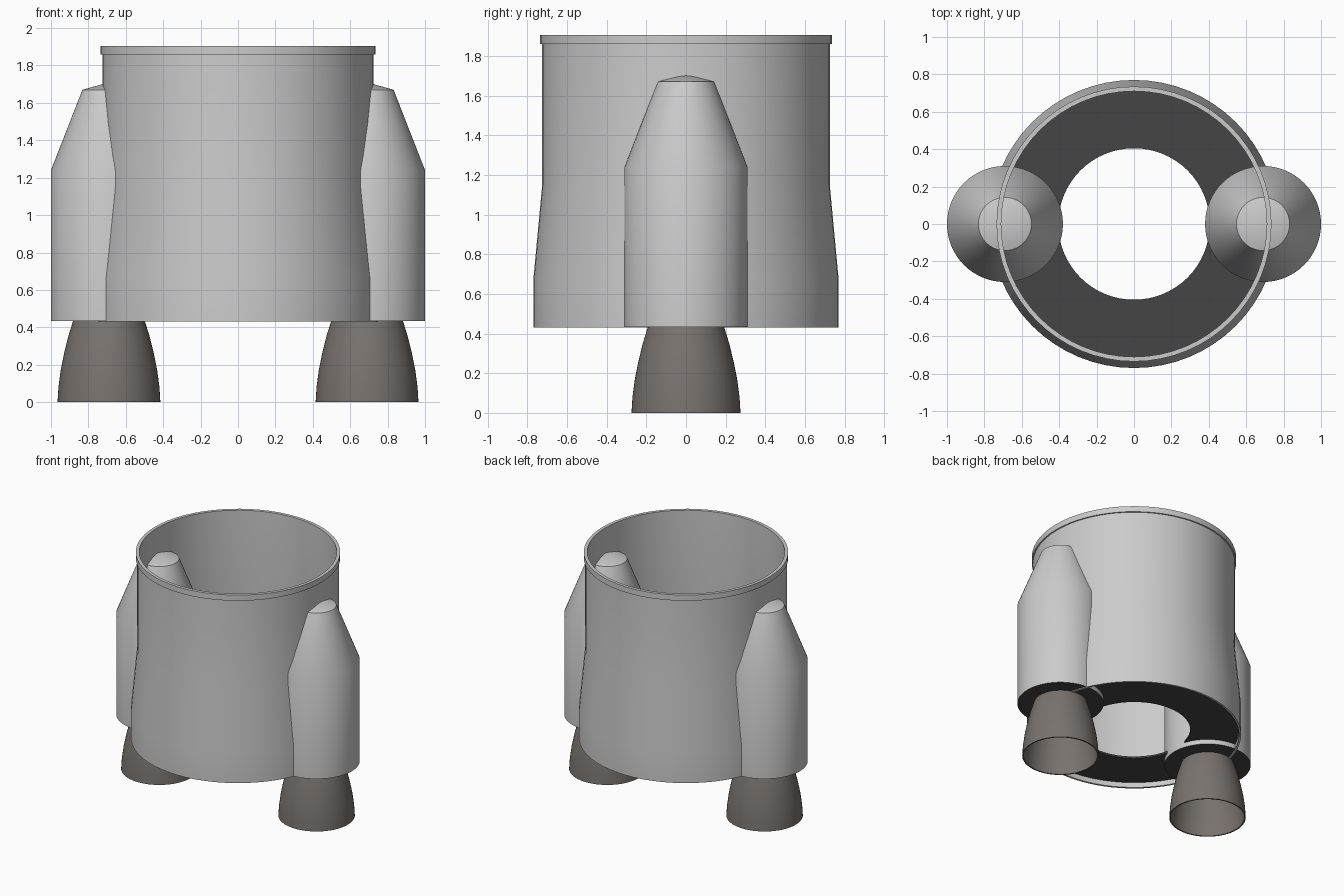
import bpy, bmesh, math

if "Cube" in bpy.data.objects:
    bpy.data.objects.remove(bpy.data.objects["Cube"])

SEGS = 64
POD_X = 0.69


def material(name, rgb):
    m = bpy.data.materials.new(name)
    m.diffuse_color = (*rgb, 1)
    m.use_nodes = True
    m.node_tree.nodes["Principled BSDF"].inputs["Base Color"].default_value = m.diffuse_color
    return m


dark = material("dark_plate", (0.06, 0.06, 0.06))
metal = material("nozzle_metal", (0.19, 0.17, 0.155))


def lathe(name, profile, x=0.0, closed=False, mat=None, segs=SEGS):
    """Revolve (radius, z) points around z; zero radius becomes a pole."""
    bm = bmesh.new()
    rings = []
    for r, z in profile:
        if r == 0:
            rings.append([bm.verts.new((0, 0, z))] * segs)
        else:
            rings.append([bm.verts.new((r * math.cos(2 * math.pi * i / segs),
                                        r * math.sin(2 * math.pi * i / segs), z))
                          for i in range(segs)])
    pairs = list(zip(rings, rings[1:]))
    if closed:
        pairs.append((rings[-1], rings[0]))
    for a, b in pairs:
        for i in range(segs):
            j = (i + 1) % segs
            bm.faces.new(list(dict.fromkeys((a[i], a[j], b[j], b[i]))))
    bmesh.ops.recalc_face_normals(bm, faces=bm.faces)
    me = bpy.data.meshes.new(name)
    bm.to_mesh(me)
    bm.free()
    ob = bpy.data.objects.new(name, me)
    ob.location.x = x
    bpy.context.collection.objects.link(ob)
    if mat:
        me.materials.append(mat)
    bpy.ops.object.select_all(action='DESELECT')
    ob.select_set(True)
    bpy.context.view_layer.objects.active = ob
    bpy.ops.object.shade_smooth_by_angle(angle=math.radians(30))
    return ob


# Open hull wall, flared toward the bottom
lathe("hull_shell", [(0.77, 0.43), (0.77, 0.67), (0.725, 1.15), (0.725, 1.88),
                     (0.71, 1.88), (0.71, 1.15), (0.755, 0.67), (0.755, 0.43)], closed=True)

# Raised band around the top edge
lathe("top_rim", [(0.735, 1.86), (0.735, 1.905), (0.71, 1.905), (0.71, 1.86)], closed=True)

# Recessed floor ring with a central opening
lathe("floor_ring", [(0.405, 0.47), (0.76, 0.47), (0.76, 0.485), (0.405, 0.485)],
      closed=True, mat=dark)

# Bell curve of the nozzle, outer wall from mouth to throat
bell = [(0.275, 0.0), (0.27, 0.08), (0.258, 0.17), (0.24, 0.26),
        (0.218, 0.35), (0.193, 0.43), (0.187, 0.45)]
inner = [(r - 0.01, z) for r, z in reversed(bell[:-1])]

for side, sx in (("left", -1), ("right", 1)):
    # Booster pod with tapered shoulder and shallow conical cap
    lathe(side + "_pod", [(0.31, 0.433), (0.31, 1.24), (0.142, 1.67), (0, 1.71)],
          x=sx * POD_X)
    # Dark underside plate of the pod
    lathe(side + "_pod_base", [(0, 0.435), (0.31, 0.435)], x=sx * POD_X, mat=dark)
    # Hollow engine bell
    lathe(side + "_nozzle", [(0, 0.45)] + bell[::-1] + inner[::-1] + [(0, 0.428)],
          x=sx * POD_X, mat=metal)
